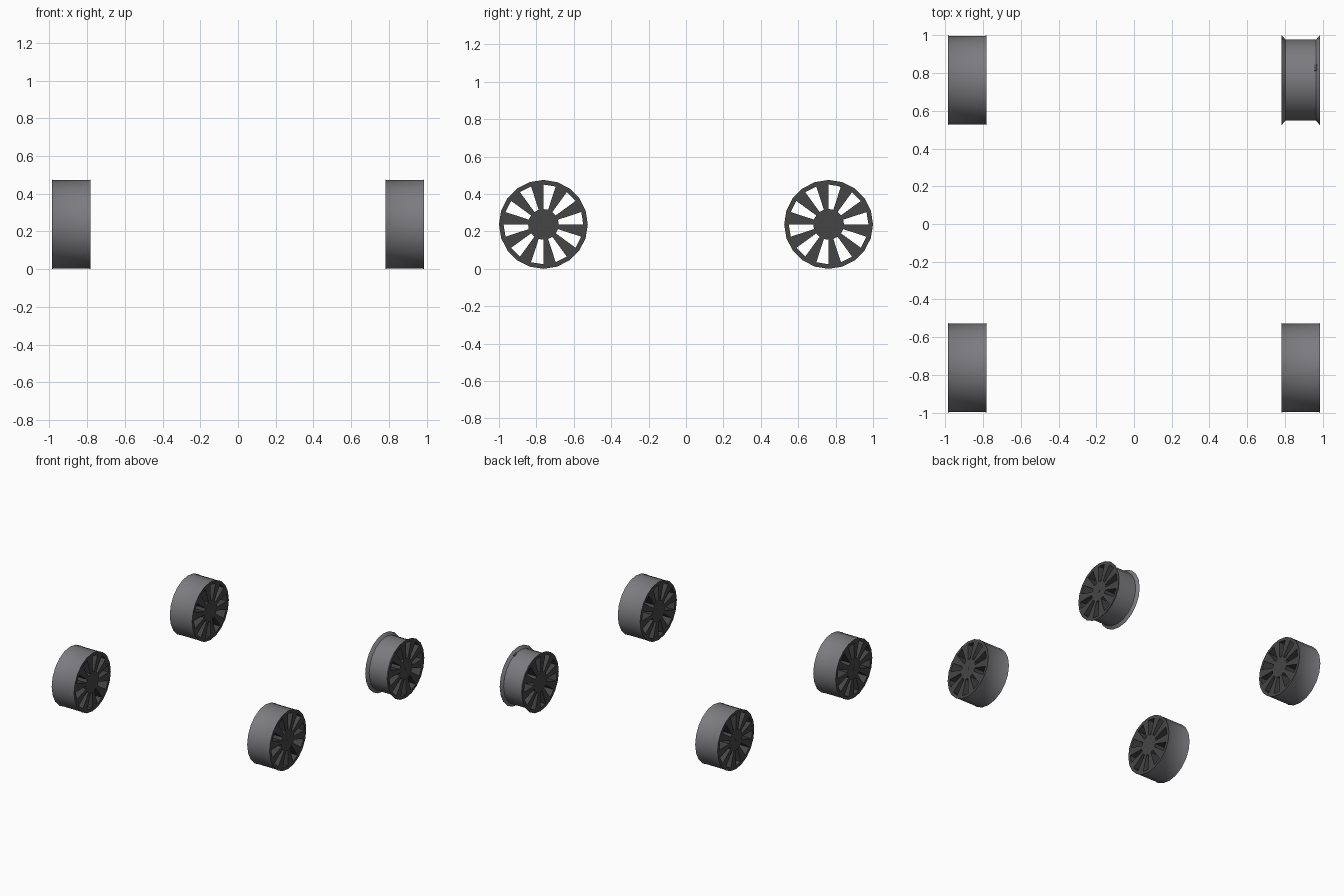
import bpy, bmesh, math

if "Cube" in bpy.data.objects:
    bpy.data.objects.remove(bpy.data.objects["Cube"])

N = 20                       # sides of each wheel
R, R_BAR, R_WIN, R_HUB = 0.2375, 0.215, 0.213, 0.082
X0, X1, CY, CZ = 0.783, 0.985, 0.7625, 0.2375


def material(name, col):
    m = bpy.data.materials.new(name)
    m.diffuse_color = (*col, 1)
    m.use_nodes = True
    m.node_tree.nodes["Principled BSDF"].inputs["Base Color"].default_value = m.diffuse_color
    return m


GREY = material("barrel grey", (0.20, 0.20, 0.215))
DARK = material("spoke dark grey", (0.06, 0.06, 0.06))


def finish(bm, name, mat, smooth=None, normals=True):
    bmesh.ops.remove_doubles(bm, verts=bm.verts, dist=1e-5)
    if normals:
        bmesh.ops.recalc_face_normals(bm, faces=bm.faces)
    me = bpy.data.meshes.new(name)
    bm.to_mesh(me)
    bm.free()
    me.materials.append(mat)
    ob = bpy.data.objects.new(name, me)
    bpy.context.collection.objects.link(ob)
    if smooth:
        bpy.ops.object.select_all(action='DESELECT')
        ob.select_set(True)
        bpy.context.view_layer.objects.active = ob
        bpy.ops.object.shade_smooth_by_angle(angle=math.radians(smooth))
    return ob


def point(x, r, k, sx, sy):
    a = 2 * math.pi * k / N
    return (sx * x, sy * CY + r * math.cos(a), CZ + r * math.sin(a))


def band(name, profile, sx, sy):
    """Revolve an open (x, r) profile around the axle, facing outwards."""
    bm = bmesh.new()
    for k in range(N):
        for (xa, ra), (xb, rb) in zip(profile, profile[1:]):
            q = [point(xa, ra, k, sx, sy), point(xb, rb, k, sx, sy),
                 point(xb, rb, k + 1, sx, sy), point(xa, ra, k + 1, sx, sy)]
            if sx > 0:
                q.reverse()
            f = bm.faces.new([bm.verts.new(p) for p in q])
            f.normal_update()
            out = f.calc_center_median()
            if f.normal.y * (out.y - sy * CY) + f.normal.z * (out.z - CZ) < 0:
                f.normal_flip()
    return finish(bm, name, GREY, 30, normals=False)


def spokes(name, sx, sy):
    """Hub, ten spokes and outer ring, with windows cut right through."""
    bm = bmesh.new()

    def quad(*pts):
        bm.faces.new([bm.verts.new(point(x, r, k, sx, sy)) for x, r, k in pts])

    for k in range(N):
        for x in (X0, X1):
            quad((x, 0, 0), (x, R_HUB, k), (x, R_HUB, k + 1))
            quad((x, R_WIN, k), (x, R, k), (x, R, k + 1), (x, R_WIN, k + 1))
            if k % 2:
                quad((x, R_HUB, k), (x, R_WIN, k), (x, R_WIN, k + 1), (x, R_HUB, k + 1))
        # radial walls on both sides of each spoke
        quad((X0, R_HUB, k), (X1, R_HUB, k), (X1, R_WIN, k), (X0, R_WIN, k))
        if k % 2 == 0:
            for r in (R_HUB, R_WIN):
                quad((X0, r, k), (X1, r, k), (X1, r, k + 1), (X0, r, k + 1))
        # thin outer edge hidden under the barrel, closing the solid
        quad((X0, R, k), (X0 + .02, R_BAR, k), (X0 + .02, R_BAR, k + 1), (X0, R, k + 1))
        quad((X1, R, k), (X1 - .02, R_BAR, k), (X1 - .02, R_BAR, k + 1), (X1, R, k + 1))
        quad((X0 + .02, R_BAR, k), (X1 - .02, R_BAR, k),
             (X1 - .02, R_BAR, k + 1), (X0 + .02, R_BAR, k + 1))
    ob = finish(bm, name, DARK)
    # outside of the barrel is the lighter grey
    ob.data.materials.append(GREY)
    for p in ob.data.polygons:
        rad = math.hypot(p.center.y - sy * CY, p.center.z - CZ)
        if rad > R_BAR - .006 and abs(p.normal.x) < .9:
            dot = p.normal.y * (p.center.y - sy * CY) + p.normal.z * (p.center.z - CZ)
            if dot > 0:
                p.material_index = 1
    bpy.ops.object.select_all(action='DESELECT')
    ob.select_set(True)
    bpy.context.view_layer.objects.active = ob
    bpy.ops.object.shade_smooth_by_angle(angle=math.radians(25))


def hub_cap(name, sx, sy):
    bm = bmesh.new()
    ring = [[bm.verts.new(point(x, .013, k * N / 8, sx, sy)) for k in range(8)]
            for x in (X1 - .002, X1 + .002)]
    for r in ring:
        bm.faces.new(r)
    for k in range(8):
        bm.faces.new((ring[0][k], ring[0][k - 1], ring[1][k - 1], ring[1][k]))
    finish(bm, name, DARK)


for sx, side in ((1, "right"), (-1, "left")):
    for sy, end in ((1, "rear"), (-1, "front")):
        tag = f"{end}_{side}"
        spokes("wheel_rim_" + tag, sx, sy)
        hub_cap("hub_cap_" + tag, sx, sy)
        # three wheels have a full sleeve, the rear right one is a bare rim
        if (sx, sy) != (1, 1):
            band("wheel_sleeve_" + tag,
                 [(X0, R), (X0 + .006, R - .003), (X1 - .006, R - .003), (X1, R)], sx, sy)

# valve on the bare rim
bm = bmesh.new()
ks = (3.75, 4.25)
low = [point(x, .211, k, 1, 1) for x in (.958, .972) for k in ks]
high = [point(x, .219, k, 1, 1) for x in (.958, .972) for k in ks]
bm_verts = [bm.verts.new(p) for p in low + high]
bmesh.ops.convex_hull(bm, input=bm_verts)
finish(bm, "valve", DARK)
